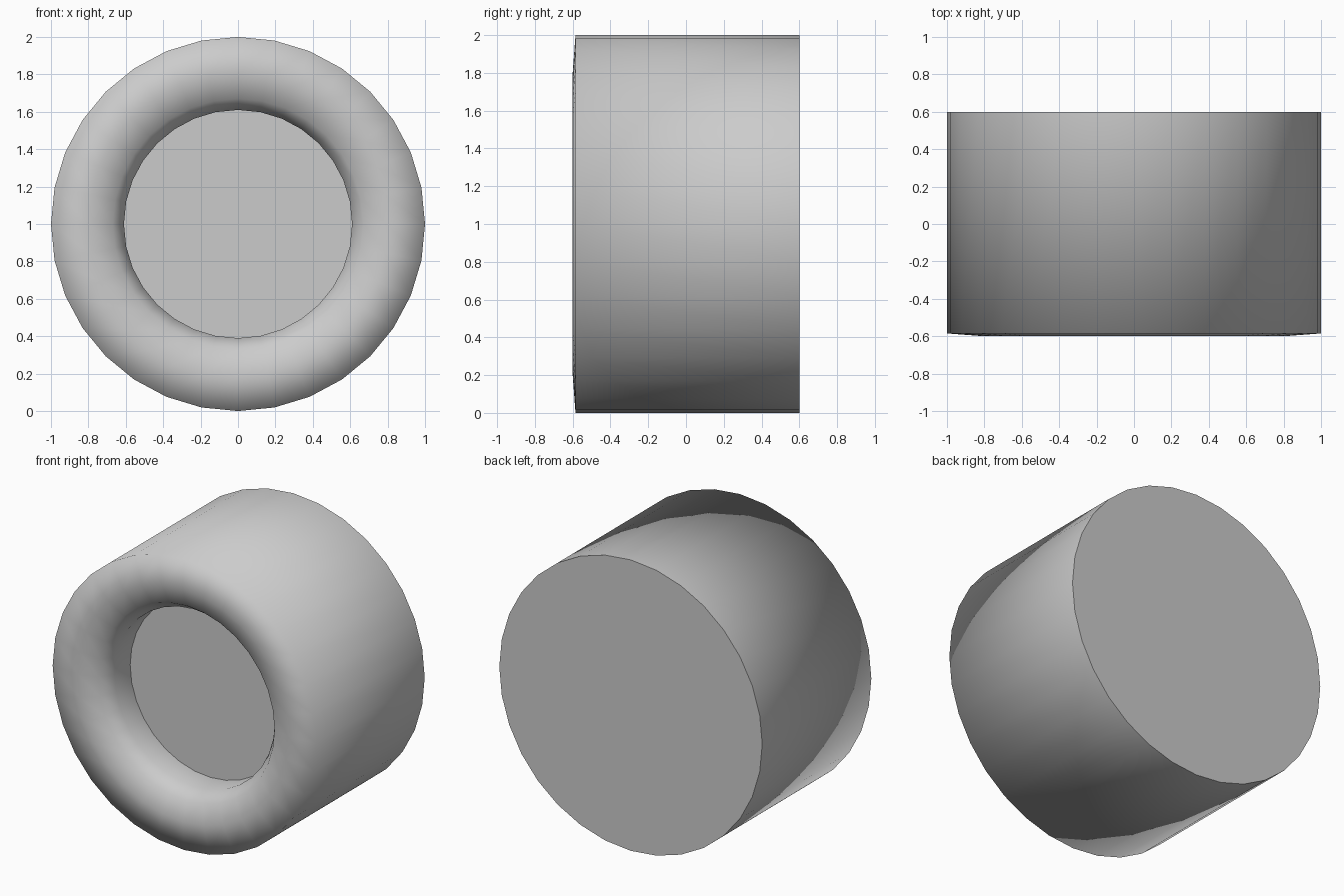
import bpy
import bmesh
from math import cos, sin, tau

if "Cube" in bpy.data.objects:
    bpy.data.objects.remove(bpy.data.objects["Cube"])

SIDES = 32

grey = bpy.data.materials.new("light_grey")
grey.use_nodes = True
colour = (0.6, 0.6, 0.6, 1)
grey.diffuse_color = colour
grey.node_tree.nodes["Principled BSDF"].inputs["Base Color"].default_value = colour


def add_ring(bm, radius, y):
    return [bm.verts.new((radius * cos(tau * i / SIDES), y, 1 + radius * sin(tau * i / SIDES)))
            for i in range(SIDES)]


def lathe(name, profile, cap_first=False, cap_last=False):
    """Spin (radius, y) points about the y axis; caps stay flat shaded."""
    bm = bmesh.new()
    rings = [add_ring(bm, r, y) for r, y in profile]
    for a, b in zip(rings, rings[1:]):
        for i in range(SIDES):
            j = (i + 1) % SIDES
            bm.faces.new((a[i], a[j], b[j], b[i])).smooth = True
    if cap_first:
        bm.faces.new(rings[0][::-1])
    if cap_last:
        bm.faces.new(rings[-1])
    bm.normal_update()
    mesh = bpy.data.meshes.new(name)
    bm.to_mesh(mesh)
    bm.free()
    mesh.materials.append(grey)
    obj = bpy.data.objects.new(name, mesh)
    bpy.context.collection.objects.link(obj)
    return obj


# Drum with a closed back, a rounded front lip and a shallow round recess
drum = lathe("recessed_drum", [
    (1.0, 0.6),      # back rim
    (1.0, -0.585),   # front outer edge
    (0.8, -0.6),     # crown of the lip
    (0.67, -0.56),   # inner roll of the lip
    (0.61, -0.47),   # recess mouth
    (0.61, -0.3),    # recess floor
], cap_first=True, cap_last=True)

# Face all surfaces outwards
bm = bmesh.new()
bm.from_mesh(drum.data)
bmesh.ops.recalc_face_normals(bm, faces=bm.faces)
bm.to_mesh(drum.data)
bm.free()
